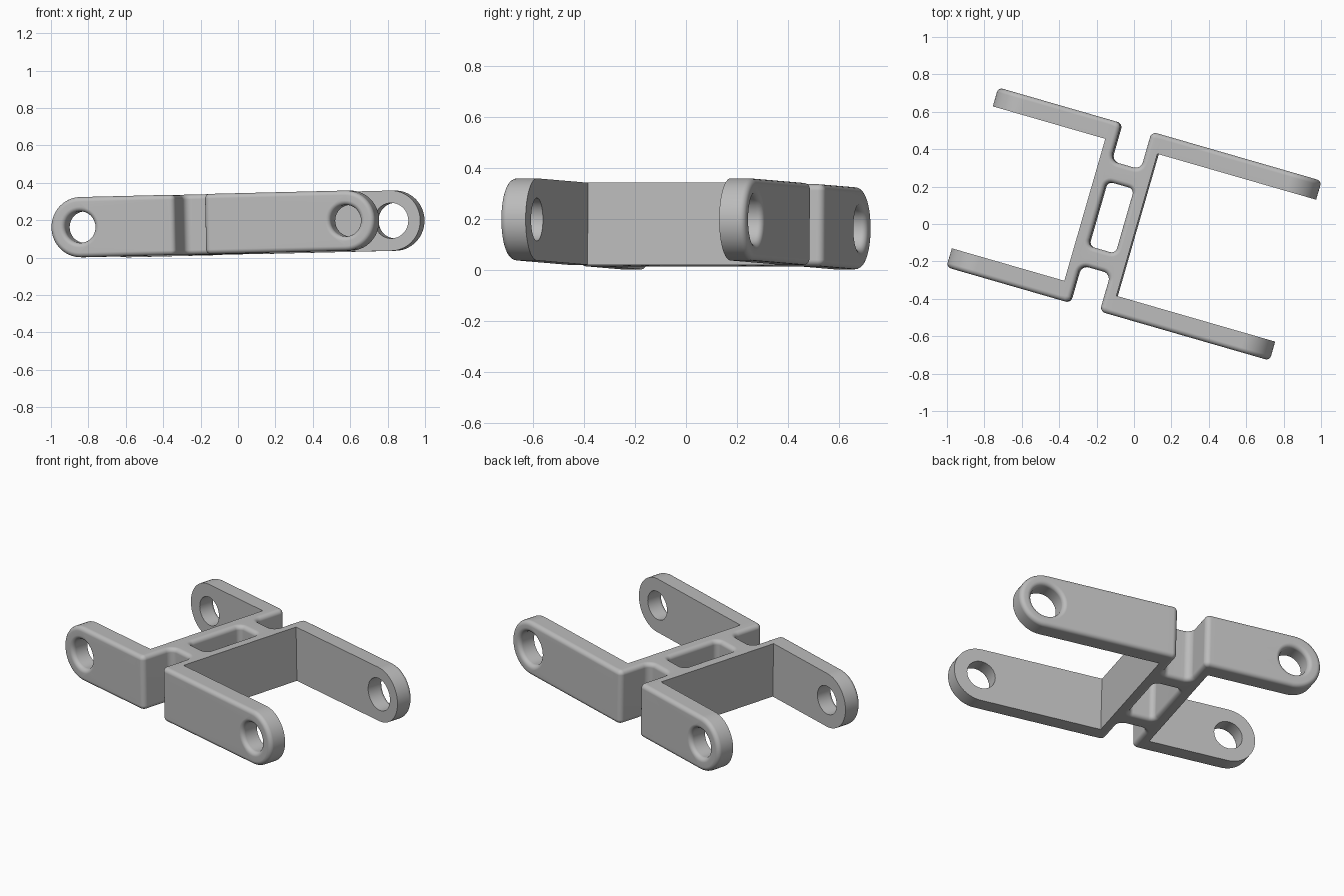
import bpy, bmesh, math
from mathutils import Matrix, Vector

cube = bpy.data.objects.get("Cube")
if cube:
    bpy.data.objects.remove(cube)

# Main dimensions
HALF = 0.161       # half the height
ROUND = 0.025      # rounding of the outer edges
REACH = 0.90       # arm tip distance from the middle
OUT, INN = 0.50, 0.395   # outer and inner sides of the arms
WEB_L, WEB_R = -0.27, 0.02   # arm-side faces of the two webs

# Whole part is turned and slightly tilted
PLACE = (Matrix.Translation((0, 0, 0.18))
         @ Matrix.Rotation(math.radians(-16.1), 4, 'Z')
         @ Matrix.Rotation(math.radians(-1.35), 4, 'Y'))

grey = bpy.data.materials.new("grey")
grey.use_nodes = True
grey.diffuse_color = (0.5, 0.5, 0.5, 1)
grey.node_tree.nodes["Principled BSDF"].inputs["Base Color"].default_value = (0.5, 0.5, 0.5, 1)


def arc(cx, cy, r, a0, a1, n=6):
    angles = [math.radians(a0 + (a1 - a0) * i / n) for i in range(n + 1)]
    return [(cx + r * math.cos(a), cy + r * math.sin(a)) for a in angles]


def rounding(n=5):
    """Pairs of (depth below the face, inward offset) from wall to face."""
    steps = [math.pi / 2 * i / n for i in range(n + 1)]
    return [(ROUND * (1 - math.sin(t)), ROUND * (1 - math.cos(t))) for t in steps]


def loft(name, loops, levels, to_point):
    """Stack closed loops at each level, join them and cap both ends."""
    bm = bmesh.new()
    rings = []
    for h, d in levels:
        rings.append([[bm.verts.new(to_point(a, b, h)) for a, b in loop] for loop in loops(d)])
    for low, high in zip(rings, rings[1:]):
        for p, q in zip(low, high):
            for i in range(len(p)):
                j = (i + 1) % len(p)
                bm.faces.new((p[i], p[j], q[j], q[i]))
    normal = Vector(to_point(0, 0, 1)) - Vector(to_point(0, 0, 0))
    for cap in (rings[0], rings[-1]):
        edges = [bm.edges.get((loop[i - 1], loop[i])) for loop in cap for i in range(len(loop))]
        bmesh.ops.triangle_fill(bm, edges=edges, use_beauty=True, normal=normal)
    bmesh.ops.recalc_face_normals(bm, faces=bm.faces[:])
    for f in bm.faces:
        f.smooth = True
    for e in bm.edges:
        e.smooth = e.calc_face_angle(0) < math.radians(35)
    bm.transform(PLACE)
    mesh = bpy.data.meshes.new(name)
    bm.to_mesh(mesh)
    bm.free()
    mesh.materials.append(grey)
    obj = bpy.data.objects.new(name, mesh)
    bpy.context.collection.objects.link(obj)
    mod = obj.modifiers.new("weighted_normals", 'WEIGHTED_NORMAL')
    mod.keep_sharp = True
    return obj


# Centre frame: two webs, two cross bars, end notches and a middle opening
def frame_loops(d):
    left, right, floor = -0.21, -0.043, 0.29
    corner, fillet = 0.03, 0.04
    half = [(WEB_R, OUT - d)]
    half += arc(right + corner, OUT - corner, corner - d, 90, 180)
    half += arc(right - fillet, floor + fillet, fillet + d, 0, -90)
    half += arc(left + fillet, floor + fillet, fillet + d, -90, -180)
    half += arc(left - corner, OUT - corner, corner - d, 0, 90)
    half += [(WEB_L, OUT - d)]
    outline = half + [(a, -b) for a, b in reversed(half)]
    x0, x1, y, r = -0.2, -0.048, 0.18, 0.03
    opening = (arc(x1 - r, y - r, r + d, 0, 90) + arc(x0 + r, y - r, r + d, 90, 180)
               + arc(x0 + r, r - y, r + d, 180, 270) + arc(x1 - r, r - y, r + d, 270, 360))
    return [outline, opening]


top = [(HALF - depth, d) for depth, d in rounding()]
bottom = [(-h, d) for h, d in reversed(top)]
loft("centre_frame", frame_loops, bottom + top, lambda a, b, h: (a, b, h))


# Arms: round-tipped bars with a hole, rounded on the outer side only
def arm(name, sx, sy, start, hole):
    def loops(d):
        r = HALF - d
        tip = arc(REACH - HALF, 0, r, -90, 90, 28)
        bore = arc(REACH - HALF, 0, hole + d, 0, 360, 40)[:-1]
        return [[(start, -r)] + tip + [(start, r)], bore]

    levels = [(INN, 0)] + [(OUT - depth, d) for depth, d in rounding()]
    loft(name, loops, levels, lambda a, b, h: (sx * a, sy * h, b))


for side, sx, start in (("left", 1, WEB_R), ("right", -1, -WEB_L)):
    for end, sy in (("front", -1), ("back", 1)):
        wide = side == "left" and end == "back"
        arm(f"{end}_{side}_arm", sx, sy, start, 0.095 if wide else 0.084)
